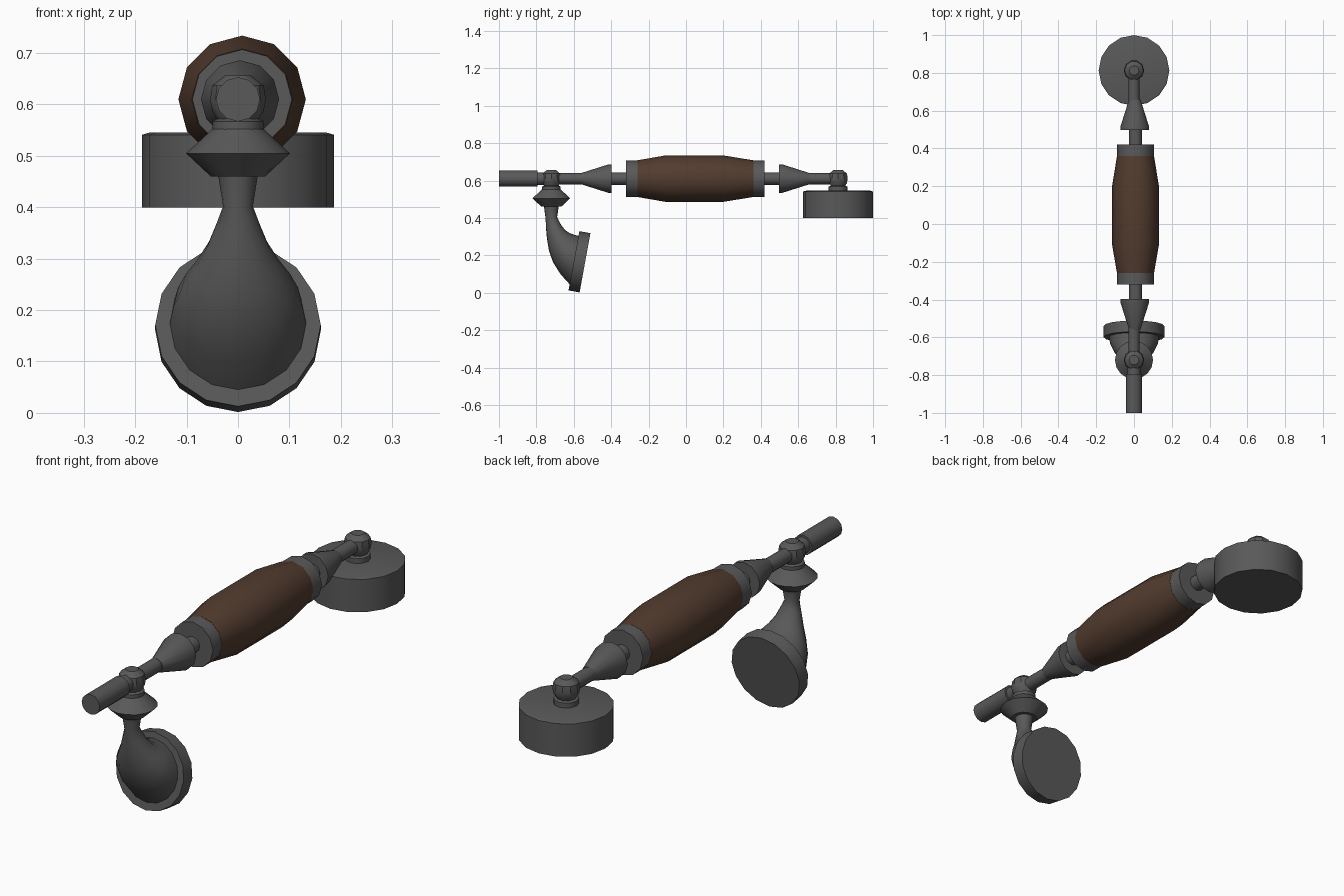
import bpy, bmesh, math
from mathutils import Vector as V

if "Cube" in bpy.data.objects:
    bpy.data.objects.remove(bpy.data.objects["Cube"])


def material(name, color):
    m = bpy.data.materials.new(name)
    m.diffuse_color = (*color, 1)
    m.use_nodes = True
    m.node_tree.nodes["Principled BSDF"].inputs["Base Color"].default_value = m.diffuse_color
    return m


METAL = material("dark_metal", (0.1, 0.1, 0.1))
WOOD = material("brown_wood", (0.085, 0.045, 0.028))


def loft(name, sections, sides=16, mat=METAL, phase=0):
    """Skin elliptical sections given as (centre, half-axis u, half-axis v), capped at both ends."""
    bm = bmesh.new()
    rings = []
    for c, u, v in sections:
        angles = [2 * math.pi * (i + phase) / sides for i in range(sides)]
        rings.append([bm.verts.new(V(c) + V(u) * math.cos(a) + V(v) * math.sin(a)) for a in angles])
    for a, b in zip(rings, rings[1:]):
        for i in range(sides):
            j = (i + 1) % sides
            bm.faces.new((a[i], a[j], b[j], b[i]))
    bm.faces.new(rings[0])
    bm.faces.new(rings[-1])
    bmesh.ops.recalc_face_normals(bm, faces=bm.faces)
    me = bpy.data.meshes.new(name)
    bm.to_mesh(me)
    bm.free()
    me.materials.append(mat)
    for p in me.polygons:
        p.use_smooth = True
    me.set_sharp_from_angle(angle=math.radians(35))
    ob = bpy.data.objects.new(name, me)
    bpy.context.collection.objects.link(ob)
    return ob


AXIS_Z = 0.61


def lathe_y(name, profile, sides=12, mat=METAL, x=0.0):
    """Turn (y, radius) pairs around the handle axis."""
    return loft(name, [((x, y, AXIS_Z), (r, 0, 0), (0, 0, r)) for y, r in profile], sides, mat)


def lathe_z(name, profile, y, sides=16, phase=0):
    """Turn (z, radius) pairs around an upright axis at y."""
    return loft(name, [((0, y, z), (r, 0, 0), (0, r, 0)) for z, r in profile], sides, METAL, phase)


# Wooden grip
GX = 0.008
lathe_y("wooden_grip", [(-0.26, 0.098), (-0.11, 0.124), (0.2, 0.124), (0.36, 0.098)], 12, WOOD, GX)

# Ferrules, spindles and tapered cones, one set each side of the grip
MID = 0.05
for side, label in ((-1, "front"), (1, "back")):
    def at(d):
        return MID + side * d
    lathe_y(label + "_ferrule", [(at(0.305), 0.097), (at(0.37), 0.097)], 12, METAL, GX)
    lathe_y(label + "_spindle", [(at(0.36), 0.034), (at(0.46), 0.034)], 12, METAL, GX)
    lathe_y(label + "_cone", [(at(0.448), 0.076), (at(0.465), 0.076), (at(0.61), 0.03)], 12, METAL, GX / 2)

# Ball joints with collars, and the thin arms leading to them
FRONT_Y, BACK_Y = -0.72, 0.813
for y, start, label in ((FRONT_Y, -0.55, "front"), (BACK_Y, 0.65, "back")):
    lathe_y(label + "_arm", [(start, 0.03), (y, 0.03)])
    lathe_z(label + "_ball", [(0.656, 0.026), (0.637, 0.05), (0.61, 0.054), (0.587, 0.05), (0.565, 0.036)], y, 10)
    lathe_z(label + "_collar", [(0.575, 0.035), (0.567, 0.05), (0.538, 0.05)], y, 12)

# Stub rod at the front end
lathe_y("stub_neck", [(-0.81, 0.034), (FRONT_Y, 0.034)])
lathe_y("stub_rod", [(-1.0, 0.043), (-0.795, 0.043)])

# Earpiece drum at the back
lathe_z("earpiece", [(0.4, 0.187), (0.541, 0.187), (0.546, 0.17)], BACK_Y)

# Flared bead under the front ball
lathe_z("bead", [(0.552, 0.05), (0.505, 0.101), (0.46, 0.053)], FRONT_Y)

# Bent horn: (outer y, z), (inner y, z), half width
horn = [
    ((-0.76, 0.465), (-0.68, 0.465), 0.039),
    ((-0.751, 0.40), (-0.689, 0.405), 0.029),
    ((-0.748, 0.34), (-0.68, 0.385), 0.044),
    ((-0.743, 0.285), (-0.663, 0.355), 0.061),
    ((-0.733, 0.225), (-0.642, 0.332), 0.085),
    ((-0.711, 0.163), (-0.62, 0.318), 0.11),
    ((-0.67, 0.098), (-0.598, 0.31), 0.126),
    ((-0.62, 0.043), (-0.572, 0.303), 0.133),
]
sections = []
for outer, inner, w in horn:
    a, b = V((0, *outer)), V((0, *inner))
    sections.append(((a + b) / 2, (w, 0, 0), (b - a) / 2))
loft("horn", sections)

# Tilted mouthpiece disc
R = 0.161
up = V((0, 0.18, 0.983)) * R
loft("mouthpiece", [((0, -0.599, 0.171), (R, 0, 0), up), ((0, -0.54, 0.16), (R, 0, 0), up)])
